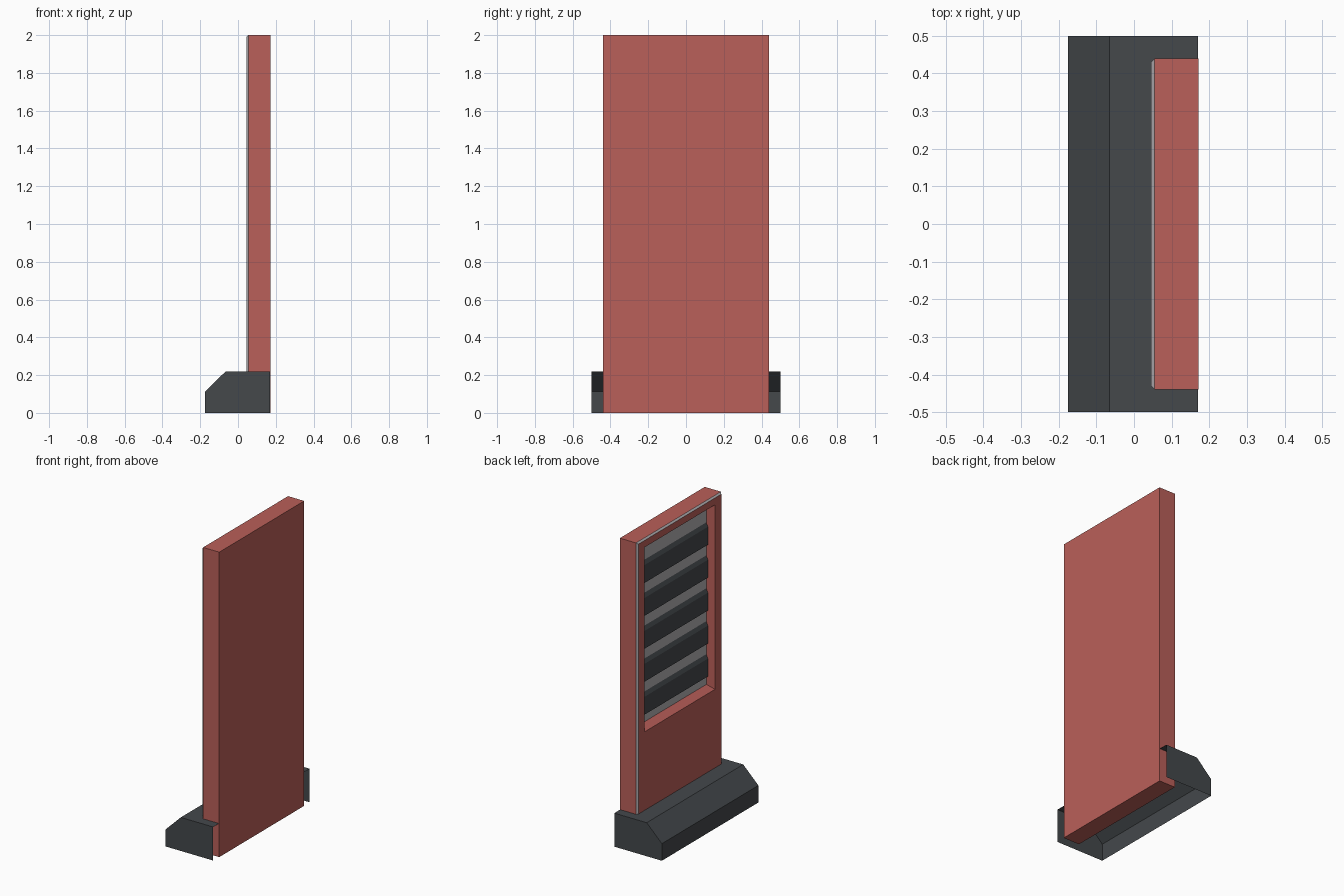
import bpy, bmesh

if "Cube" in bpy.data.objects:
    bpy.data.objects.remove(bpy.data.objects["Cube"])


def material(name, rgb):
    m = bpy.data.materials.new(name)
    m.diffuse_color = (*rgb, 1)
    m.use_nodes = True
    m.node_tree.nodes["Principled BSDF"].inputs["Base Color"].default_value = m.diffuse_color
    return m


RED = material("muted_red", (0.49, 0.115, 0.10))
DARK = material("dark_grey", (0.058, 0.065, 0.071))
LIGHT = material("light_grey", (0.45, 0.43, 0.45))


def finish(name, bm, mats):
    me = bpy.data.meshes.new(name)
    bm.to_mesh(me)
    bm.free()
    for m in mats:
        me.materials.append(m)
    ob = bpy.data.objects.new(name, me)
    bpy.context.collection.objects.link(ob)
    return ob


def extrude_profile(name, profile, half, mat, open_edges=()):
    """Sweep an x/z outline along y, capping both ends; listed edges stay open."""
    bm = bmesh.new()
    a = [bm.verts.new((x, -half, z)) for x, z in profile]
    b = [bm.verts.new((x, half, z)) for x, z in profile]
    n = len(profile)
    bm.faces.new(a[::-1])
    bm.faces.new(b)
    for i in range(n):
        if i not in open_edges:
            j = (i + 1) % n
            bm.faces.new((a[i], a[j], b[j], b[i]))
    bmesh.ops.recalc_face_normals(bm, faces=bm.faces)
    return finish(name, bm, [mat])


# Cabinet: nested rectangular rings from the back, round the trim, into the window
rings = [  # x, half width, bottom, top
    (0.172, 0.44, 0.0, 2.0),
    (0.055, 0.44, 0.0, 2.0),
    (0.045, 0.43, 0.01, 1.99),
    (0.045, 0.365, 0.735, 1.945),
    (0.09, 0.34, 0.765, 1.935),
]
band_material = [0, 1, 0, 0]
bm = bmesh.new()
loops = [[bm.verts.new((x, y, z)) for y, z in ((-w, lo), (w, lo), (w, hi), (-w, hi))]
         for x, w, lo, hi in rings]
bm.faces.new(loops[0])
for r, mi in enumerate(band_material):
    p, q = loops[r], loops[r + 1]
    for i in range(4):
        j = (i + 1) % 4
        bm.faces.new((p[i], p[j], q[j], q[i])).material_index = mi
bm.faces.new(loops[-1]).material_index = 1
bmesh.ops.recalc_face_normals(bm, faces=bm.faces)
finish("cabinet", bm, [RED, LIGHT])

# Base: chamfered shell, open underneath and at the back
extrude_profile("base_cover",
                [(0.17, 0.0), (0.17, 0.22), (-0.065, 0.22), (-0.175, 0.112), (-0.175, 0.0)],
                0.5, DARK, open_edges=(0, 4))

# Five display strips with sloping tops in the window
for k in range(5):
    top = 1.832 - 0.216 * k
    extrude_profile("display_strip_%d" % (k + 1),
                    [(0.092, top), (0.078, top - 0.03), (0.078, top - 0.147), (0.092, top - 0.153)],
                    0.338, DARK)
